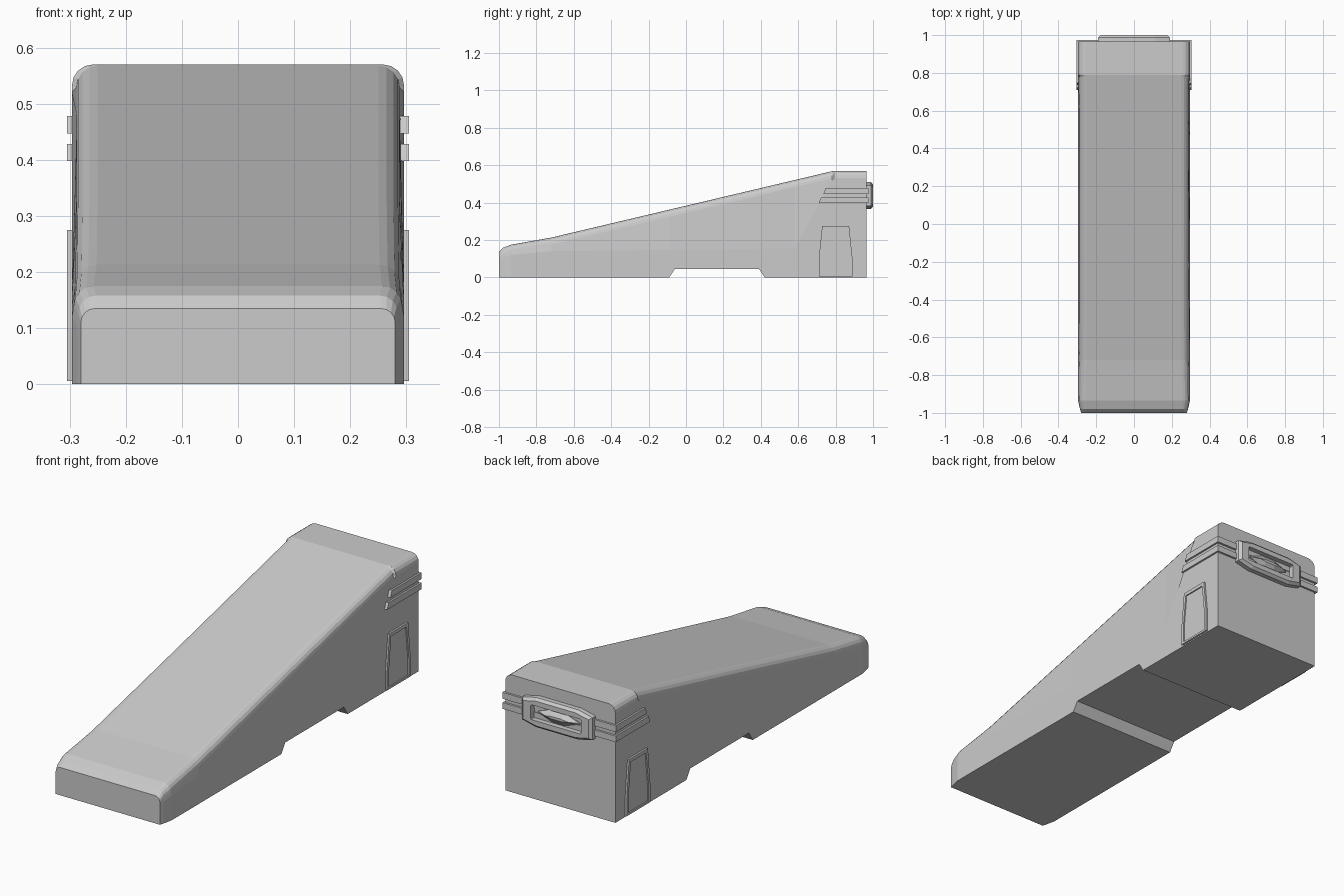
import bpy, bmesh, math


def loft(name, rings):
    """Skin a list of equal-length point rings and cap both ends."""
    bm = bmesh.new()
    vs = [[bm.verts.new(p) for p in r] for r in rings]
    n = len(vs[0])
    for a, b in zip(vs, vs[1:]):
        for i in range(n):
            j = (i + 1) % n
            bm.faces.new((a[i], a[j], b[j], b[i]))
    bm.faces.new(vs[0])
    bm.faces.new(vs[-1])
    bmesh.ops.recalc_face_normals(bm, faces=bm.faces)
    me = bpy.data.meshes.new(name)
    bm.to_mesh(me)
    bm.free()
    ob = bpy.data.objects.new(name, me)
    bpy.context.collection.objects.link(ob)
    return ob


def section(y, hw, zb, zc, zt, taper, r):
    """Body cross-section: straight side, crease, leaning side, rounded shoulder."""
    h = hw - taper
    half = [(hw, zb), (hw, zc)]
    for k in range(5):
        a = math.radians(22.5 * k)
        half.append((h - r + r * math.cos(a), zt - r + r * math.sin(a)))
    return [(x, y, z) for x, z in half] + [(-x, y, z) for x, z in reversed(half)]


def octagon(y, hx, hz, cx, cz, zmid=0.437):
    """Chamfered rectangle facing along y."""
    q = [(hx, -hz + cz), (hx, hz - cz), (hx - cx, hz), (-hx + cx, hz),
         (-hx, hz - cz), (-hx, -hz + cz), (-hx + cx, -hz), (hx - cx, -hz)]
    return [(x, y, zmid + z) for x, z in q]


# Wedge body: y, half width, bottom, crease height, top, lean, shoulder radius
def slope(y):
    return 0.213 + (y + 0.72) * (0.57 - 0.213) / (0.79 + 0.72)


stations = [
    (-1.0, 0.28, 0, 0.09, 0.135, 0.0, 0.025),
    (-0.98, 0.286, 0, 0.105, 0.158, 0.001, 0.032),
    (-0.935, 0.296, 0, 0.12, 0.175, 0.003, 0.036),
    (-0.72, 0.296, 0, 0.14, slope(-0.72), 0.006, 0.038),
    (-0.09, 0.296, 0, 0.147, slope(-0.09), 0.008, 0.038),
    (-0.06, 0.296, 0.045, 0.147, slope(-0.06), 0.008, 0.038),
    (0.39, 0.296, 0.045, 0.153, slope(0.39), 0.008, 0.038),
    (0.42, 0.296, 0, 0.153, slope(0.42), 0.008, 0.038),
    (0.58, 0.296, 0, 0.155, slope(0.58), 0.008, 0.038),
    (0.78, 0.296, 0, 0.52, slope(0.78), 0.008, 0.038),
    (0.79, 0.296, 0, 0.53, 0.57, 0.0, 0.038),
    (0.965, 0.296, 0, 0.53, 0.57, 0.0, 0.038),
]
loft("body", [section(*s) for s in stations])

# Two straps wrapped around the sides and back
for name, z0, z1, yf in (("lower_strap", 0.398, 0.428, 0.71),
                         ("upper_strap", 0.447, 0.478, 0.735)):
    def ring(z, y):
        return [(0.305, y, z), (0.305, 0.975, z), (-0.305, 0.975, z), (-0.305, y, z),
                (-0.285, y, z), (-0.285, 0.955, z), (0.285, 0.955, z), (0.285, y, z)]
    loft(name, [ring(z0, yf), ring(z1, yf + 0.012)])

# Raised, framed panels on both sides near the back
outer = [(0.71, 0.006), (0.71, 0.10), (0.728, 0.275), (0.872, 0.275), (0.89, 0.10), (0.89, 0.006)]
inner = [(0.724, 0.016), (0.724, 0.10), (0.741, 0.258), (0.859, 0.258), (0.876, 0.10), (0.876, 0.016)]
for side, s in (("right", 1), ("left", -1)):
    loft(side + "_panel", [[(s * x, y, z) for y, z in pts] for x, pts in
                           ((0.29, outer), (0.305, outer), (0.305, inner), (0.299, inner))])

# Buckle frame with a recessed window
loft("buckle", [
    octagon(0.955, 0.19, 0.072, 0.075, 0.018),
    octagon(0.988, 0.19, 0.072, 0.075, 0.018),
    octagon(1.0, 0.175, 0.060, 0.07, 0.015),
    octagon(1.0, 0.135, 0.036, 0.004, 0.004),
    octagon(0.972, 0.135, 0.036, 0.004, 0.004),
])

# Pointed gem inside the window
loft("buckle_gem", [
    octagon(0.968, 0.112, 0.031, 0.08, 0.029),
    octagon(0.978, 0.112, 0.031, 0.08, 0.029),
    octagon(0.996, 0.06, 0.006, 0.035, 0.005),
])
